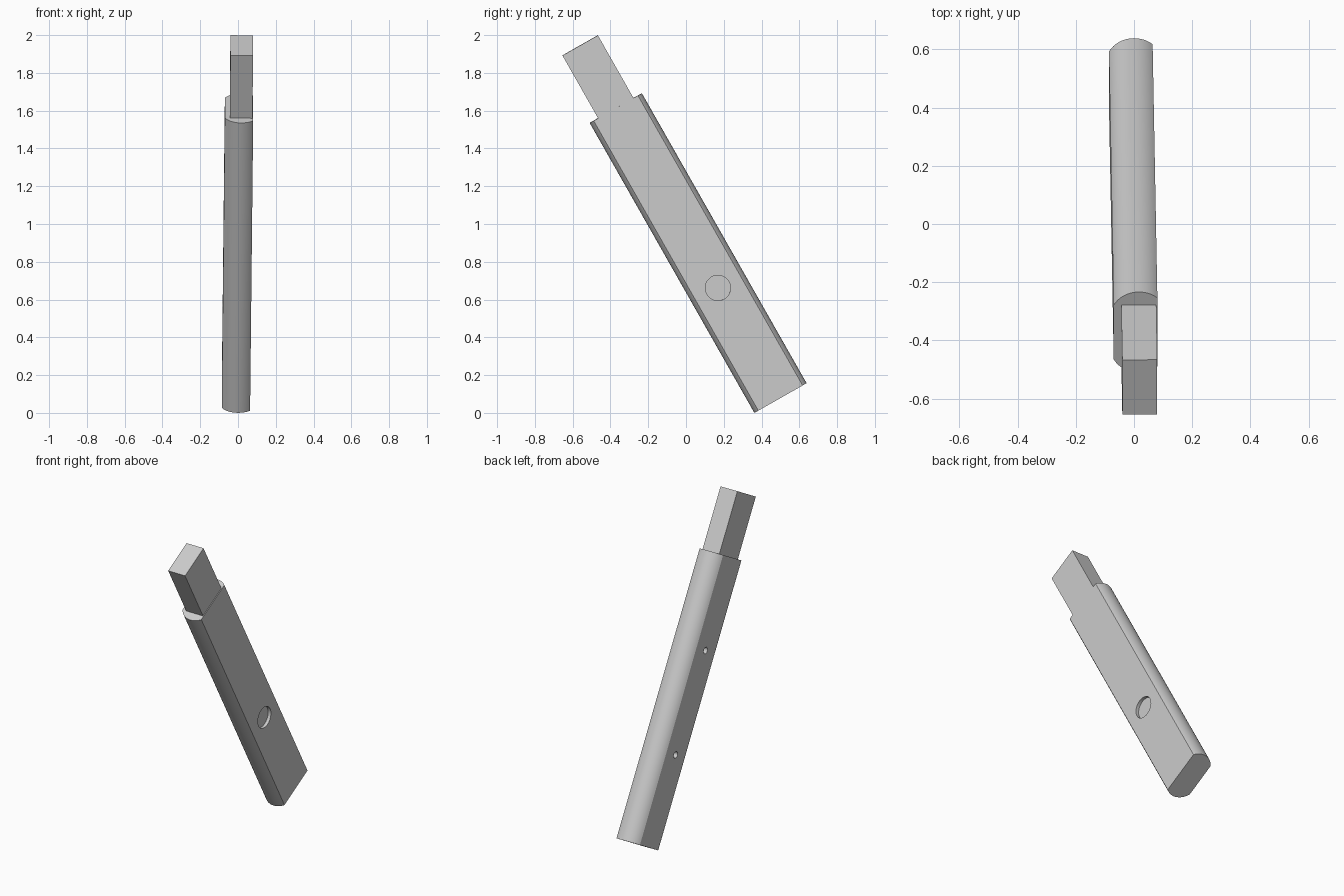
import bpy, bmesh, math
from mathutils import Matrix, Vector

cube = bpy.data.objects.get("Cube")
if cube:
    bpy.data.objects.remove(cube, do_unlink=True)

GREY = (0.6, 0.6, 0.6, 1)
grey = bpy.data.materials.new("plain grey")
grey.use_nodes = True
grey.diffuse_color = GREY
grey.node_tree.nodes["Principled BSDF"].inputs["Base Color"].default_value = GREY

# Leaning frame: local z runs along the bar, local y across its depth
FRAME = (Matrix.Translation((0, 0.5, 0.079))
         @ Matrix.Rotation(math.radians(29.6), 4, 'X')
         @ Matrix.Rotation(math.radians(0.53), 4, 'Y'))
LENGTH, TOTAL = 1.765, 2.147


def finish(name, bm):
    bmesh.ops.recalc_face_normals(bm, faces=bm.faces)
    mesh = bpy.data.meshes.new(name)
    bm.to_mesh(mesh)
    bm.free()
    mesh.transform(FRAME)
    mesh.materials.append(grey)
    obj = bpy.data.objects.new(name, mesh)
    bpy.context.collection.objects.link(obj)
    return obj


def prism(name, outline, z0, z1):
    bm = bmesh.new()
    face = bm.faces.new([bm.verts.new((x, y, z0)) for x, y in outline])
    top = bmesh.ops.extrude_face_region(bm, geom=[face])["geom"]
    verts = [v for v in top if isinstance(v, bmesh.types.BMVert)]
    bmesh.ops.translate(bm, verts=verts, vec=(0, 0, z1 - z0))
    return finish(name, bm)


# Body: flat sides, off-centre round front and back edges
LEFT, RIGHT, R, HALF, STEPS = -0.086, 0.064, 0.097, 0.159, 20
arc = []
a0, a1 = math.asin(LEFT / R), math.asin(RIGHT / R)
for i in range(STEPS + 1):
    a = a0 + (a1 - a0) * i / STEPS
    arc.append((R * math.sin(a), HALF - R + R * math.cos(a)))
body = prism("bar_body", arc + [(x, -y) for x, y in reversed(arc)], 0, LENGTH)


# Shallow round recess on one side, two small holes on the other
def drill(side_x, along, radius, depth):
    bm = bmesh.new()
    place = Matrix.Translation((side_x, 0, along)) @ Matrix.Rotation(math.pi / 2, 4, 'Y')
    bmesh.ops.create_cone(bm, cap_ends=True, segments=32, radius1=radius,
                          radius2=radius, depth=2 * depth, matrix=place)
    cutter = finish("hole_cutter", bm)
    cutter.hide_render = True
    mod = body.modifiers.new("hole", 'BOOLEAN')
    mod.object, mod.operation, mod.solver = cutter, 'DIFFERENCE', 'EXACT'
    bpy.context.view_layer.objects.active = body
    bpy.ops.object.modifier_apply(modifier=mod.name)
    bpy.data.objects.remove(cutter, do_unlink=True)


drill(RIGHT, 0.38 * LENGTH, 0.067, 0.02)
for part in (0.32, 0.68):
    drill(LEFT, part * LENGTH, 0.02, 0.05)

# Square tenon at the upper end
W, D = 0.06, 0.108
tenon = prism("tenon", [(-W, -D), (W, -D), (W, D), (-W, D)], LENGTH - 0.01, TOTAL)

bpy.ops.object.select_all(action='DESELECT')
body.select_set(True)
bpy.context.view_layer.objects.active = body
bpy.ops.object.shade_smooth_by_angle(angle=math.radians(25))
